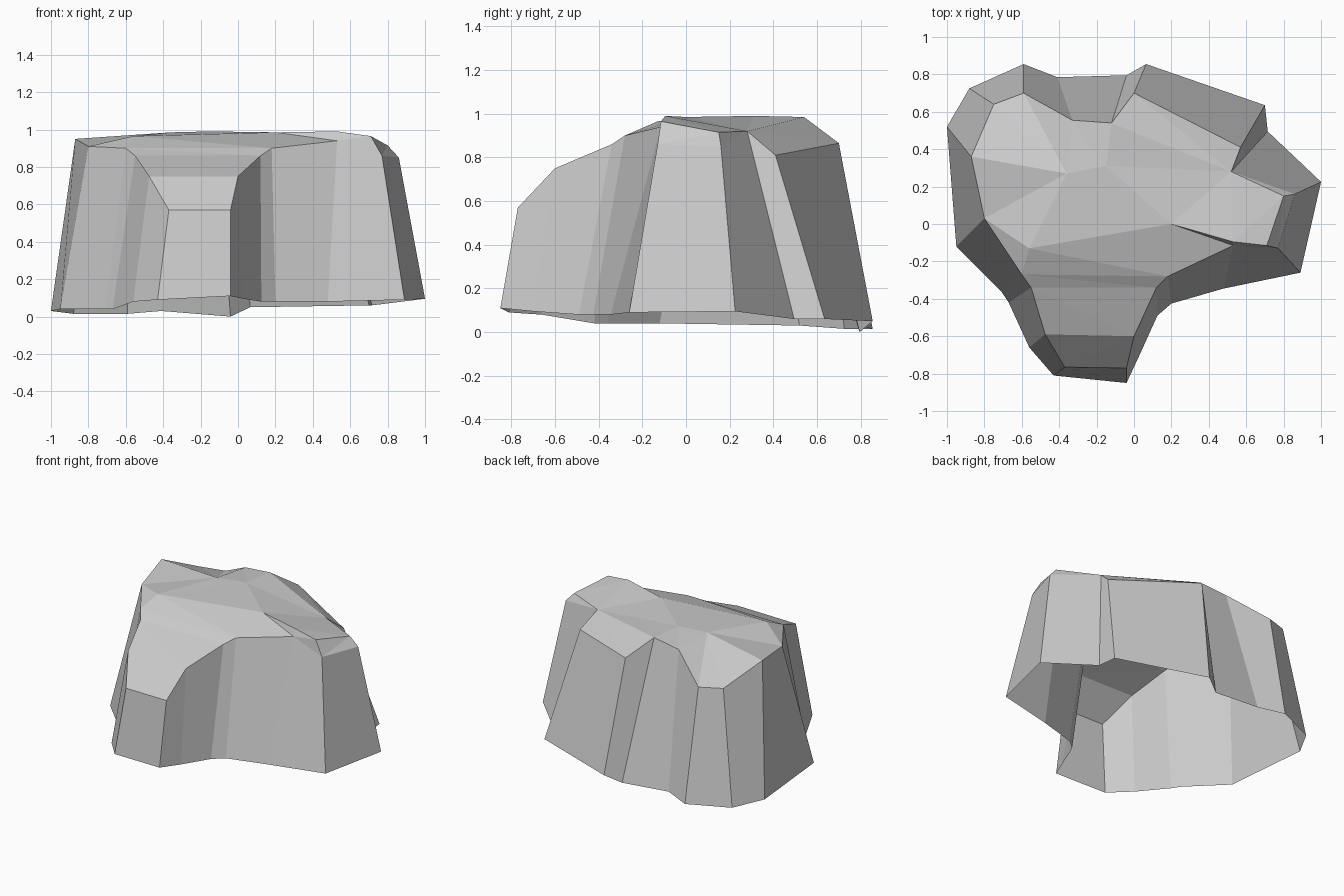
import bpy, bmesh
from mathutils import Vector
from mathutils.geometry import delaunay_2d_cdt

# Ground outline, clockwise from the left side (open underneath)
base = [
    (-1.0, .52, .03), (-.88, .725, .015), (-.59, .855, .015), (-.41, .785, .03),
    (-.04, .795, .0), (.065, .855, .05), (.70, .635, .06), (.715, .495, .06),
    (1.0, .225, .095), (.89, -.26, .09), (.48, -.345, .08), (.20, -.425, .08),
    (.125, -.49, .08), (.03, -.70, .095), (-.04, -.85, .11), (-.43, -.81, .09),
    (-.56, -.66, .08), (-.67, -.42, .04), (-.71, -.36, .04), (-.95, -.12, .04)]

# Upper rim, one point above each ground point
rim = [
    (-.87, .36, .95), (-.75, .64, .82), (-.59, .70, .81), (-.33, .555, .96),
    (-.12, .54, .985), (0, .70, .865), (.57, .41, .81), (.52, .28, .92),
    (.86, .16, .85), (.77, -.13, .86), (.53, -.115, .94), (.18, -.28, .90),
    (.12, -.34, .86), (0, -.60, .75), (-.04, -.77, .57), (-.37, -.765, .57),
    (-.475, -.59, .75), (-.55, -.34, .86), (-.60, -.27, .90), (-.80, .03, .91)]

# Crown points inside the rim, and the creases between them
crown = [(-.36, .27, .985), (-.56, -.13, .965), (.20, 0, .985),
         (.53, -.095, .99), (.72, -.14, .965), (.80, .15, .915), (-.15, .31, .99)]
n = len(rim)
crown[4] = (.71, -.115, .965)
creases = [(0, n), (n, n + 1), (n + 1, n + 2), (n + 2, n + 3), (n + 3, n + 4),
           (n + 4, n + 5), (n + 5, 7), (n, n + 6), (n + 1, 18), (n + 2, 11),
           (11, 18), (12, 17), (13, 16)]

bm = bmesh.new()
low = [bm.verts.new(p) for p in base]
top = [bm.verts.new(p) for p in rim + crown]

# Side walls
for i in range(n):
    j = (i + 1) % n
    bm.faces.new((low[i], low[j], top[j], top[i]))

# Faceted crown filling the rim
edges = [(i, (i + 1) % n) for i in range(n)] + creases
res = delaunay_2d_cdt([Vector(p[:2]) for p in rim + crown], edges, [list(range(n))], 1, 1e-5)
for tri in res[2]:
    vs = [top[res[3][k][0]] for k in tri]
    if len(set(vs)) == 3:
        bm.faces.new(vs)

bmesh.ops.recalc_face_normals(bm, faces=bm.faces)
if sum(f.normal.z * f.calc_area() for f in bm.faces) < 0:
    bmesh.ops.reverse_faces(bm, faces=bm.faces)

mesh = bpy.data.meshes.new("rock")
bm.to_mesh(mesh)
bm.free()
rock = bpy.data.objects.new("rock", mesh)
bpy.context.collection.objects.link(rock)
